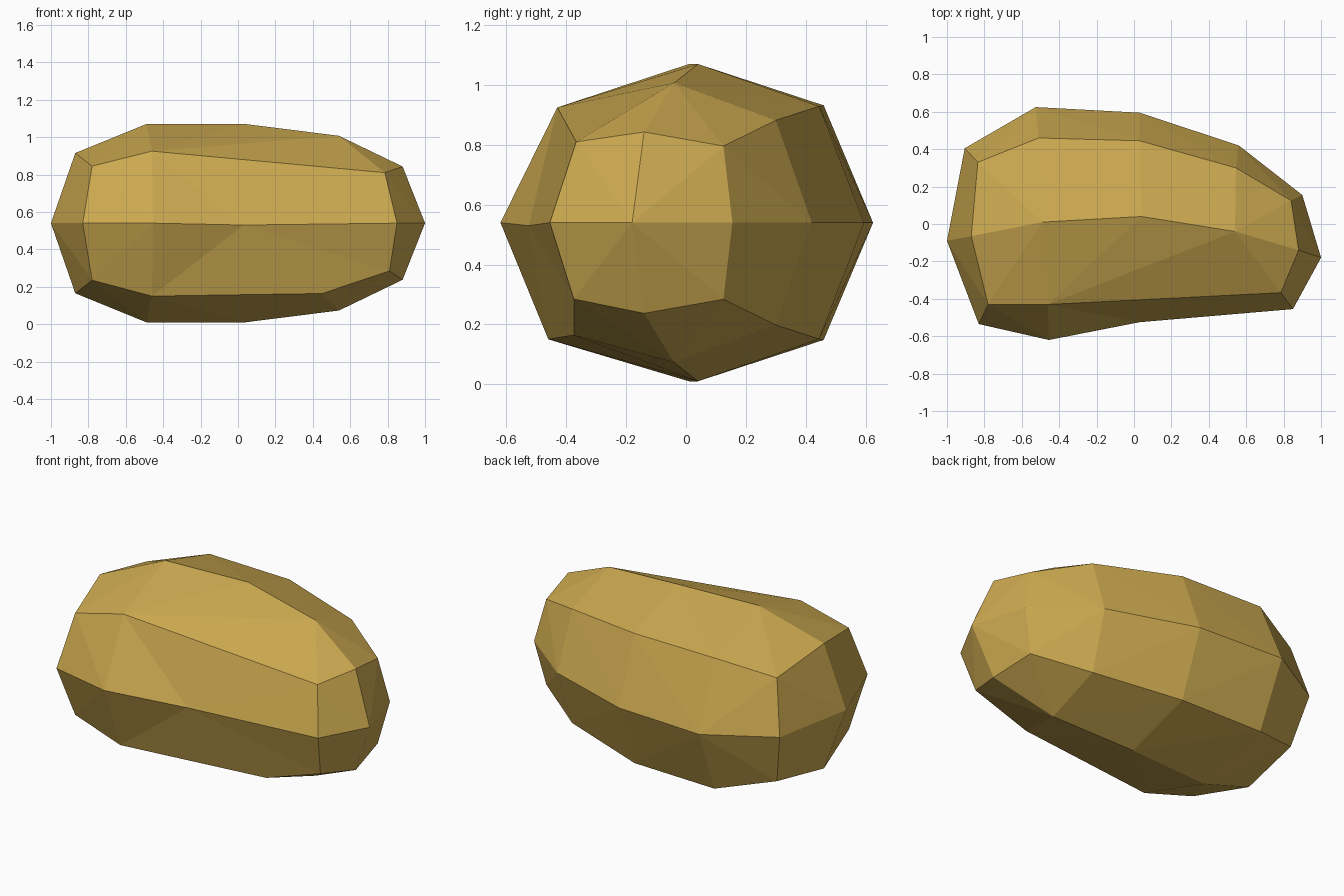
import bpy
import bmesh
from mathutils import Vector

default_cube = bpy.data.objects.get("Cube")
if default_cube:
    bpy.data.objects.remove(default_cube, do_unlink=True)

WAIST_Z = 0.54


def make_material(name, colour):
    material = bpy.data.materials.new(name)
    material.use_nodes = True
    material.diffuse_color = colour
    shader = next(n for n in material.node_tree.nodes if n.type == "BSDF_PRINCIPLED")
    shader.inputs["Base Color"].default_value = colour
    shader.inputs["Roughness"].default_value = 0.9
    return material


def add_points(bm, outline, side=0):
    """Add (x, y, height) points on the upper (1) or lower (-1) side of the waist."""
    return [bm.verts.new((x, y, WAIST_Z + side * height)) for x, y, height in outline]


# Outline around the waist, without the front corners
waist = [(-1, -.09, 0), (-.83, -.535, 0), (1, -.18, 0), (.9, .155, 0), (.56, .42, 0),
         (.03, .595, 0), (-.525, .625, 0), (-.905, .405, 0)]
front_waist = [(-.455, -.62, 0), (.85, -.455, 0)]

# Ridges that are mirrored above and below the waist
crown = [(-.87, -.065, .375), (-.49, .01, .53), (.04, .04, .53), (.54, -.04, .467), (.88, -.14, .303)]
back_shoulder = [(-.835, .33, .31), (-.51, .46, .392), (.03, .445, .389),
                 (.545, .3, .342), (.84, .125, .256)]

# Front ridges differ slightly between top and bottom
front_corner = [(-.78, -.43, .305)]
front_upper = [(-.46, -.43, .385), (.785, -.367, .27)]
front_lower = [(-.46, -.46, .39), (.45, -.375, .376), (.81, -.375, .255)]

# Wrap the faceted shell around the ridges
bm = bmesh.new()
add_points(bm, waist)
for side in (1, -1):
    add_points(bm, crown + back_shoulder + front_corner, side)
panel = set(add_points(bm, front_waist) + add_points(bm, front_upper, 1)
            + add_points(bm, front_lower, -1))
bmesh.ops.convex_hull(bm, input=list(bm.verts))

# Replace the broad front panel with a shallow dent
front_faces = [f for f in bm.faces if all(v in panel for v in f.verts)]
bmesh.ops.delete(bm, geom=front_faces, context="FACES")
rim = [edge for edge in bm.edges if edge.is_boundary]
dent = bm.verts.new(Vector((.03, -.525, WAIST_Z - .01)))
for edge in rim:
    bm.faces.new((edge.verts[0], edge.verts[1], dent))
bmesh.ops.recalc_face_normals(bm, faces=list(bm.faces))

mesh = bpy.data.meshes.new("faceted_nugget")
bm.to_mesh(mesh)
bm.free()
mesh.materials.append(make_material("golden_ochre", (.6, .395, .08, 1)))
mesh.shade_flat()
nugget = bpy.data.objects.new("faceted_nugget", mesh)
bpy.context.collection.objects.link(nugget)
